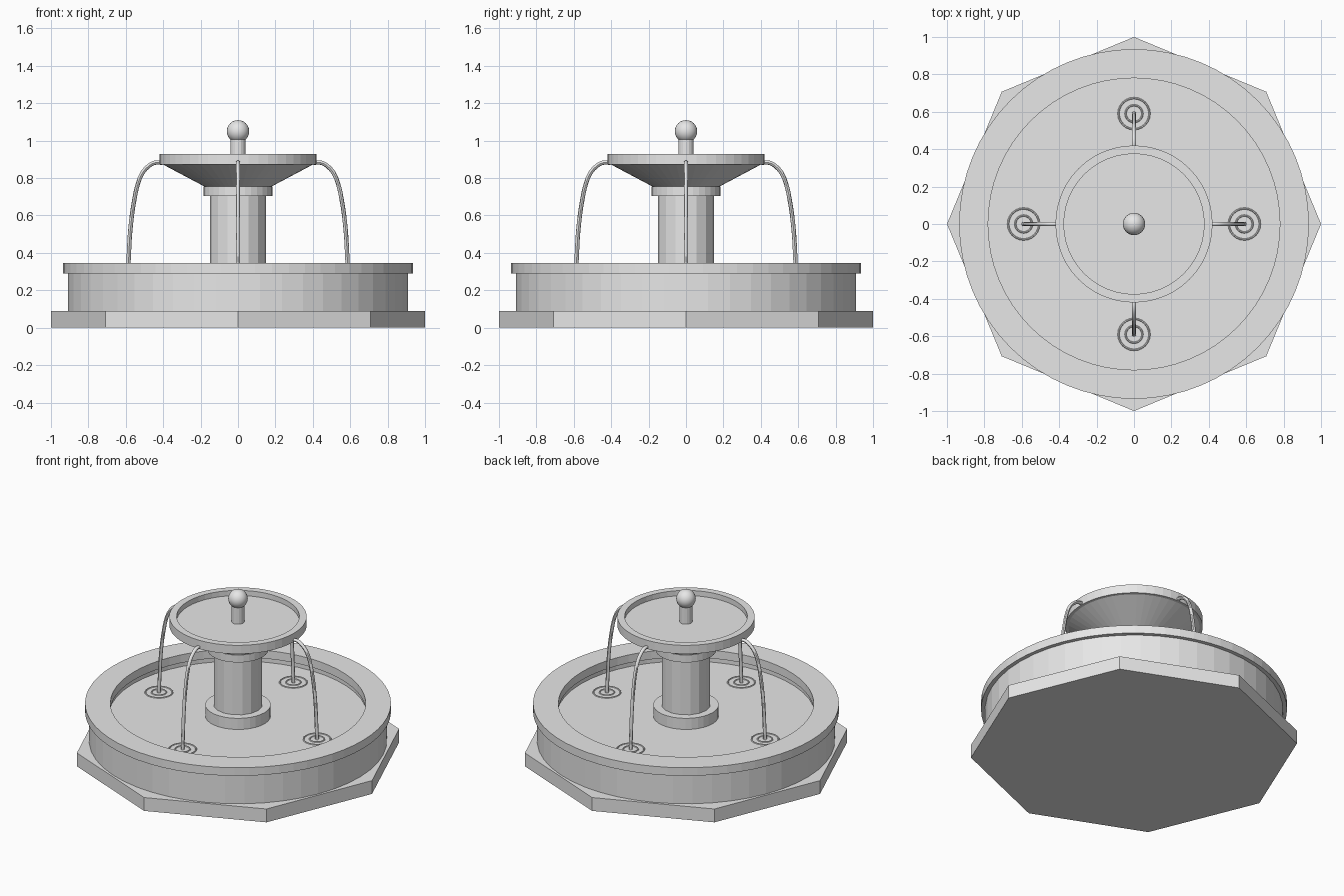
import bpy
import bmesh
from math import cos, sin, pi

if "Cube" in bpy.data.objects:
    bpy.data.objects.remove(bpy.data.objects["Cube"], do_unlink=True)

stone = bpy.data.materials.new("grey_stone")
stone.use_nodes = True
GREY = (0.8, 0.8, 0.8, 1)
stone.diffuse_color = GREY
stone.node_tree.nodes["Principled BSDF"].inputs["Base Color"].default_value = GREY


def activate(obj):
    bpy.ops.object.select_all(action="DESELECT")
    obj.select_set(True)
    bpy.context.view_layer.objects.active = obj


def lathe(name, profile, sides, closed=False, smooth=False):
    """Turn (radius, height) points round the z axis; points at radius 0 are poles."""
    bm = bmesh.new()
    rings = []
    for r, z in profile:
        if r == 0:
            rings.append([bm.verts.new((0, 0, z))] * sides)
        else:
            angles = [2 * pi * i / sides for i in range(sides)]
            rings.append([bm.verts.new((r * cos(a), r * sin(a), z)) for a in angles])
    pairs = list(zip(rings, rings[1:]))
    if closed:
        pairs.append((rings[-1], rings[0]))
    for low, high in pairs:
        for i in range(sides):
            j = (i + 1) % sides
            corners = dict.fromkeys((low[i], low[j], high[j], high[i]))
            bm.faces.new(list(corners))
    bmesh.ops.recalc_face_normals(bm, faces=bm.faces)
    mesh = bpy.data.meshes.new(name)
    bm.to_mesh(mesh)
    bm.free()
    mesh.materials.append(stone)
    obj = bpy.data.objects.new(name, mesh)
    bpy.context.collection.objects.link(obj)
    if smooth:
        activate(obj)
        bpy.ops.object.shade_smooth_by_angle(angle=pi / 5)
    return obj


def drum(name, radius, bottom, top, sides):
    return lathe(name, [(0, bottom), (radius, bottom), (radius, top), (0, top)], sides)


def tube(name, inner, outer, bottom, top, sides):
    profile = [(inner, bottom), (outer, bottom), (outer, top), (inner, top)]
    return lathe(name, profile, sides, closed=True)


# Octagonal plinth and round basin
drum("plinth", 1.0, 0, 0.09, 8)
tube("basin_wall", 0.79, 0.91, 0.09, 0.29, 48)
tube("basin_rim", 0.78, 0.935, 0.29, 0.345, 64)
drum("basin_water", 0.80, 0.09, 0.26, 48)

# Column with foot and collar
drum("column_foot", 0.20, 0.25, 0.335, 32)
drum("column", 0.15, 0.25, 0.72, 16)
drum("column_collar", 0.185, 0.705, 0.755, 32)

# Upper bowl with raised lip
lathe("upper_bowl", [(0, 0.75), (0.17, 0.75), (0.40, 0.872), (0.42, 0.872),
                     (0.42, 0.93), (0.375, 0.93), (0.375, 0.895), (0, 0.895)], 48)

# Finial
drum("finial_stem", 0.04, 0.89, 1.02, 16)
steps = 12
ball = [(0.06 * sin(pi * i / steps), 1.05 - 0.06 * cos(pi * i / steps))
        for i in range(1, steps)]
lathe("finial_ball", [(0, 0.99)] + ball + [(0, 1.11)], 24, smooth=True)

# Four arching water jets, each with two ripples where it lands
ARC = [(0.405, 0.882), (0.445, 0.882), (0.485, 0.858), (0.515, 0.82), (0.535, 0.77),
       (0.555, 0.68), (0.575, 0.53), (0.585, 0.36), (0.59, 0.255)]
LAND = 0.59
for side, turn in (("left", 0), ("back", pi / 2), ("right", pi), ("front", 3 * pi / 2)):
    curve = bpy.data.curves.new("water_jet_" + side, "CURVE")
    curve.dimensions = "3D"
    curve.bevel_depth = 0.0115
    curve.bevel_resolution = 2
    curve.resolution_u = 4
    curve.use_fill_caps = True
    spline = curve.splines.new("BEZIER")
    spline.bezier_points.add(len(ARC) - 1)
    for point, (r, z) in zip(spline.bezier_points, ARC):
        point.co = (r, 0, z)
        point.handle_left_type = point.handle_right_type = "AUTO"
    curve.materials.append(stone)
    jet = bpy.data.objects.new("water_jet_" + side, curve)
    bpy.context.collection.objects.link(jet)
    jet.rotation_euler.z = turn
    activate(jet)
    bpy.ops.object.convert(target="MESH")
    bpy.ops.object.shade_smooth_by_angle(angle=pi / 4)

    for size, radius in (("inner", 0.045), ("outer", 0.083)):
        section = [(radius + 0.005 * cos(pi * k / 3), 0.26 + 0.005 * sin(pi * k / 3))
                   for k in range(6)]
        ripple = lathe("ripple_" + size + "_" + side, section, 24, closed=True)
        ripple.location = (LAND * cos(turn), LAND * sin(turn), 0)
